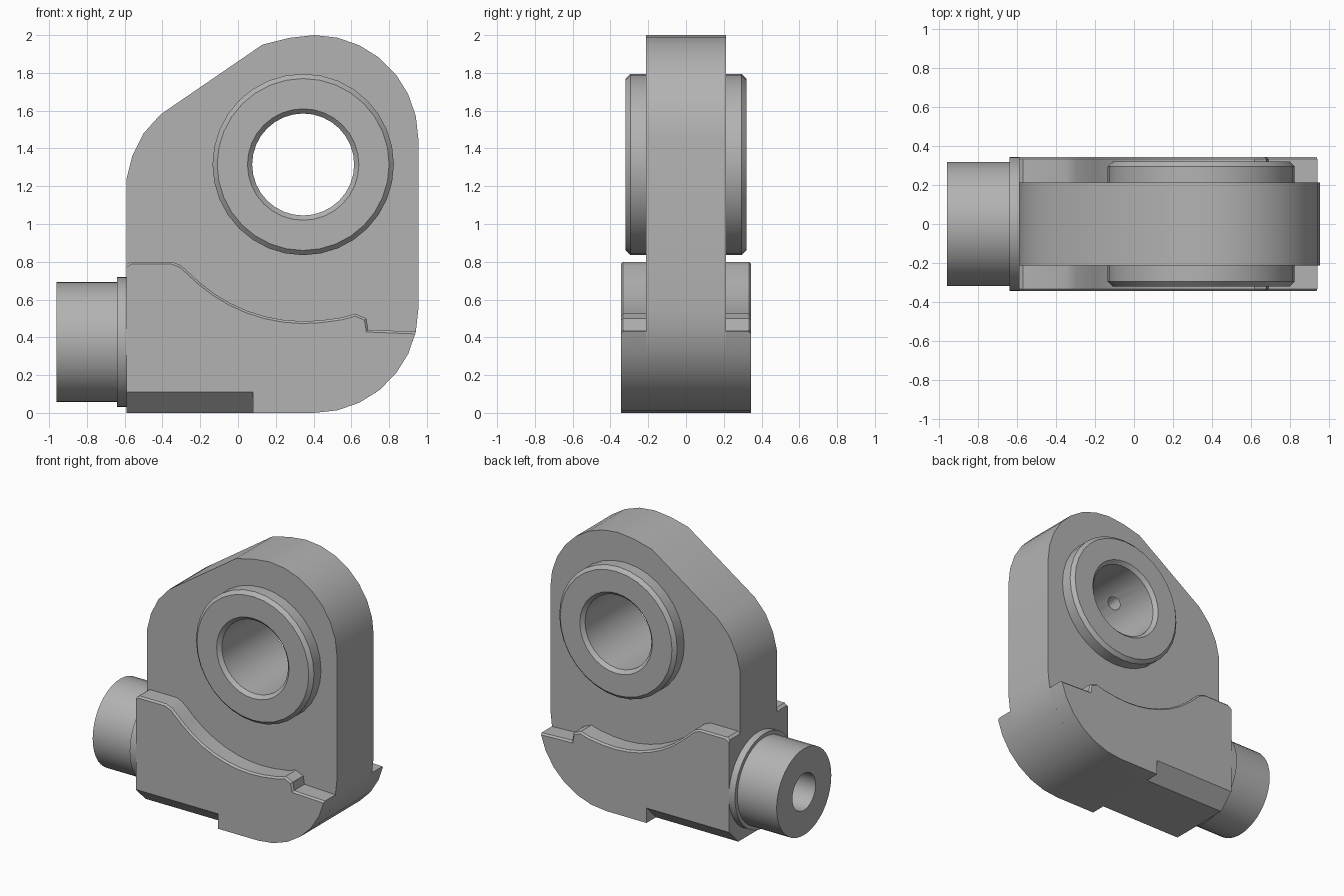
import bpy, bmesh
from math import sin, cos, pi, radians
from mathutils import Matrix, Vector

if "Cube" in bpy.data.objects:
    bpy.data.objects.remove(bpy.data.objects["Cube"])

steel = bpy.data.materials.new("plain_grey")
GREY = (0.45, 0.45, 0.45, 1)
steel.diffuse_color = GREY
steel.use_nodes = True
steel.node_tree.nodes["Principled BSDF"].inputs["Base Color"].default_value = GREY

EYE = Vector((0.345, 0, 1.315))      # centre of the eye bore
PIN_Z = 0.375                        # height of the side shank axis
PLATE_Y, CHEEK_Y = 0.213, 0.345
ALONG_Y = Matrix.Rotation(pi / 2, 4, 'X')
ALONG_X = Matrix.Rotation(pi / 2, 4, 'Y')


def finish(name, bm):
    bmesh.ops.recalc_face_normals(bm, faces=bm.faces)
    mesh = bpy.data.meshes.new(name)
    bm.to_mesh(mesh)
    bm.free()
    mesh.materials.append(steel)
    ob = bpy.data.objects.new(name, mesh)
    bpy.context.collection.objects.link(ob)
    return ob


def arc(cx, cz, r, a0, a1, n):
    steps = [radians(a0 + (a1 - a0) * i / n) for i in range(n + 1)]
    return [(cx + r * cos(a), cz + r * sin(a)) for a in steps]


def extrude(outline, y0, y1):
    """Extrude an x-z outline from y0 to y1."""
    bm = bmesh.new()
    face = bm.faces.new([bm.verts.new((x, y0, z)) for x, z in outline])
    new = bmesh.ops.extrude_face_region(bm, geom=[face])["geom"]
    verts = [v for v in new if isinstance(v, bmesh.types.BMVert)]
    bmesh.ops.translate(bm, verts=verts, vec=(0, y1 - y0, 0))
    return bm


def lathe(name, profile, matrix, n):
    """Turn a closed (radius, height) profile round an axis."""
    bm = bmesh.new()
    rings = [[bm.verts.new(matrix @ Vector((r * cos(2 * pi * i / n), r * sin(2 * pi * i / n), h)))
              for r, h in profile] for i in range(n)]
    for i in range(n):
        a, b = rings[i], rings[(i + 1) % n]
        for j in range(len(profile)):
            k = (j + 1) % len(profile)
            bm.faces.new((a[j], a[k], b[k], b[j]))
    return finish(name, bm)


def rod(name, r, length, matrix, n):
    bm = bmesh.new()
    bmesh.ops.create_cone(bm, cap_ends=True, segments=n, radius1=r, radius2=r,
                          depth=length, matrix=matrix)
    return finish(name, bm)


def cut(ob, cutter):
    """Subtract the cutter from the object and discard it."""
    cutter.hide_render = True
    mod = ob.modifiers.new("cut", 'BOOLEAN')
    mod.operation, mod.solver, mod.object = 'DIFFERENCE', 'EXACT', cutter
    bpy.context.view_layer.objects.active = ob
    bpy.ops.object.modifier_apply(modifier=mod.name)
    bpy.data.objects.remove(cutter)


# Main plate with rounded corners and a sloping shoulder
outline = [(-0.59, 0)] + arc(0.405, 0.55, 0.55, -90, 0, 7)
outline += arc(0.405, 1.45, 0.55, 0, 90, 7)
outline += [(0.27, 1.985), (0.13, 1.95), (-0.41, 1.58), (-0.5, 1.48), (-0.56, 1.36), (-0.59, 1.24)]
plate = finish("eye_plate", extrude(outline, -PLATE_Y, PLATE_Y))
cut(plate, rod("eye_cutter", 0.48, 1, Matrix.Translation(EYE) @ ALONG_Y, 32))
cut(plate, rod("drill_cutter", 0.135, 0.6, Matrix.Translation((-0.5, 0, PIN_Z)) @ ALONG_X, 24))

# Bushing through the eye, chamfered on every rim, with a small oil hole
half = [(0.27, 0.295), (0.295, 0.32), (0.455, 0.32), (0.48, 0.295)]
bushing = lathe("eye_bushing", half + [(r, -h) for r, h in reversed(half)],
                Matrix.Translation(EYE) @ ALONG_Y, 32)
oil = Matrix.Translation(EYE + Vector((-0.22, -0.03, 0.22))) @ Matrix.Rotation(-pi / 4, 4, 'Y')
cut(bushing, rod("oil_cutter", 0.05, 0.25, oil, 16))

# Cheeks on both sides of the foot, scooped round the eye
cheek_line = [(-0.59, 0)] + arc(0.405, 0.55, 0.55, -90, -12.6, 6)
cheek_line += [(0.69, 0.44), (0.68, 0.5), (0.62, 0.525), (0.55, 0.505)]
cheek_line += arc(0.35, 1.33, 0.845, -84, -131, 7)
cheek_line += [(-0.3, 0.78), (-0.35, 0.8), (-0.57, 0.8), (-0.59, 0.785)]
for side, label in ((-1, "front"), (1, "back")):
    bm = extrude(cheek_line, side * PLATE_Y, side * CHEEK_Y)
    rim = [e for e in bm.edges
           if all(abs(v.co.y) > 0.3 and v.co.z > 0.42 for v in e.verts)]
    bmesh.ops.bevel(bm, geom=rim, offset=0.012, segments=1, affect='EDGES')
    cheek = finish(label + "_cheek", bm)
    # Chamfer along the lower edge, ending in a step
    bm = bmesh.new()
    y, d = side * CHEEK_Y, side * 0.11
    tri = [bm.verts.new((-0.7, yy, zz)) for yy, zz in
           ((y - 2 * d, -0.11), (y + d, 0.22), (y + d, -0.11))]
    face = bm.faces.new(tri)
    new = bmesh.ops.extrude_face_region(bm, geom=[face])["geom"]
    bmesh.ops.translate(bm, vec=(0.78, 0, 0),
                        verts=[v for v in new if isinstance(v, bmesh.types.BMVert)])
    cut(cheek, finish("chamfer_cutter", bm))

# Hollow side shank with its collar
lathe("side_shank", [(0.135, -0.96), (0.318, -0.96), (0.318, -0.64), (0.345, -0.64),
                     (0.345, -0.59), (0.135, -0.59)],
      Matrix.Translation((0, 0, PIN_Z)) @ ALONG_X, 40)

# Smooth the curved walls and keep the edges crisp
for ob in bpy.context.scene.objects:
    ob.select_set(ob.type == 'MESH')
bpy.context.view_layer.objects.active = plate
bpy.ops.object.shade_smooth_by_angle(angle=radians(25))
